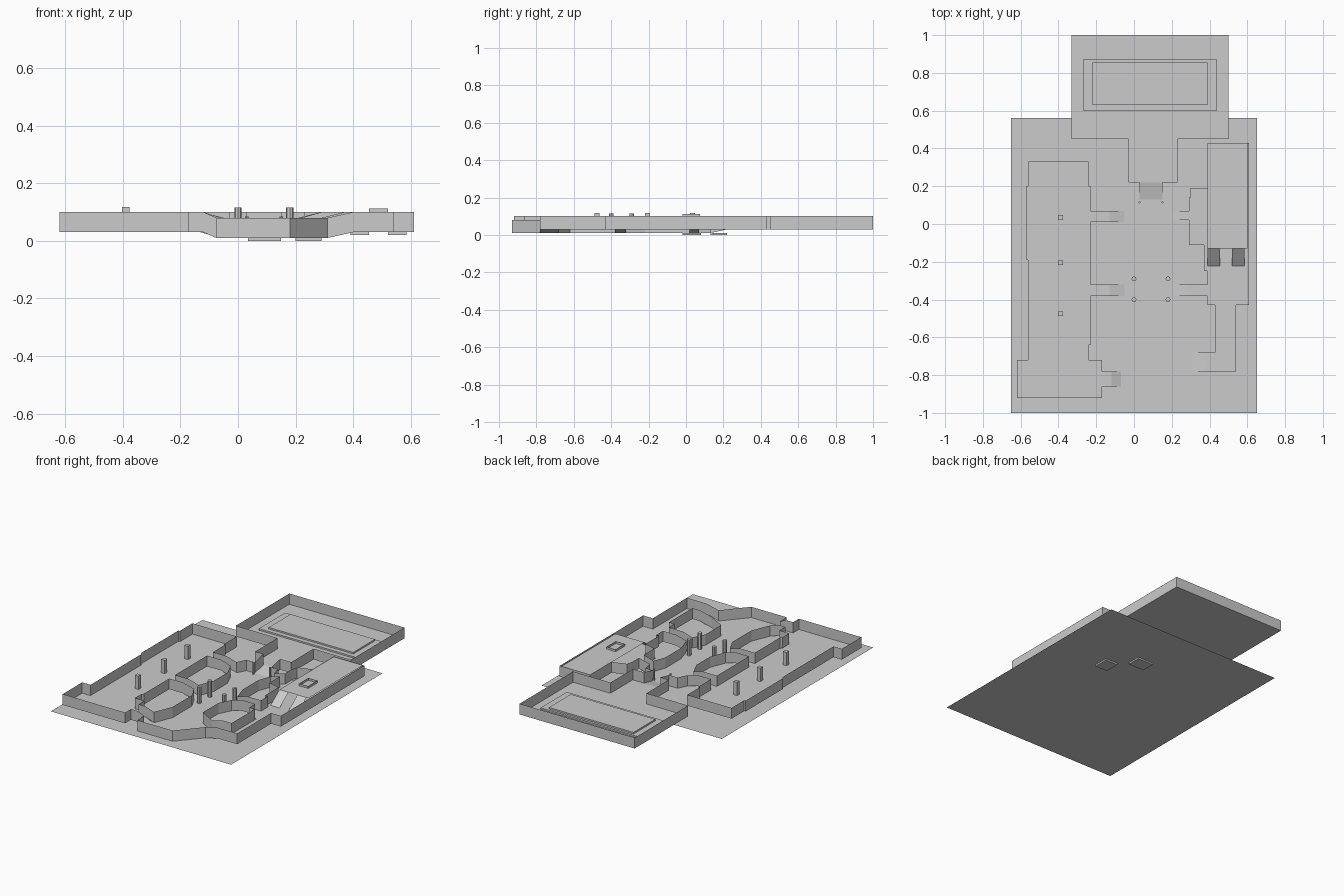
import bpy, bmesh, math

if "Cube" in bpy.data.objects:
    bpy.data.objects.remove(bpy.data.objects["Cube"])

WALL_H = 0.07   # every wall is a thin sheet this tall, following its floor level
LOW, UP = 0.01, 0.03


def mesh_object(name, faces):
    """Object from a list of polygons, welded together."""
    bm = bmesh.new()
    for f in faces:
        bm.faces.new([bm.verts.new(p) for p in f])
    bmesh.ops.remove_doubles(bm, verts=bm.verts, dist=1e-5)
    me = bpy.data.meshes.new(name)
    bm.to_mesh(me)
    bm.free()
    ob = bpy.data.objects.new(name, me)
    bpy.context.collection.objects.link(ob)
    return ob


def walls(name, path, closed=False, h=WALL_H):
    """Upright sheets along (x, y, floor height) points."""
    ends = path[1:] + path[:1] if closed else path[1:]
    mesh_object(name, [[a, b, (b[0], b[1], b[2] + h), (a[0], a[1], a[2] + h)]
                       for a, b in zip(path, ends)])


def at(z, *pts):
    return [(x, y, z) for x, y in pts]


def rect(x0, x1, y0, y1, z):
    return at(z, (x0, y0), (x1, y0), (x1, y1), (x0, y1))


def ramp_x(xa, za, xb, zb, y0, y1):
    return [(xa, y0, za), (xb, y0, zb), (xb, y1, zb), (xa, y1, za)]


def ramp_y(ya, za, yb, zb, x0, x1):
    return [(x0, ya, za), (x1, ya, za), (x1, yb, zb), (x0, yb, zb)]


def box(name, x0, x1, y0, y1, z0, z1):
    b, t = rect(x0, x1, y0, y1, z0), rect(x0, x1, y0, y1, z1)
    sides = [[b[i], b[(i + 1) % 4], t[(i + 1) % 4], t[i]] for i in range(4)]
    mesh_object(name, [b[::-1], t] + sides)


def post(name, x, y, r, z0, z1):
    bpy.ops.mesh.primitive_cylinder_add(vertices=8, radius=r, depth=z1 - z0,
                                        location=(x, y, (z0 + z1) / 2))
    bpy.context.object.name = name


# Ground sheet (also the floor of the central court)
mesh_object("ground", [rect(-.65, .65, -1, .56, LOW)])

# Raised floors
mesh_object("west_floor", [rect(-.56, -.24, -.72, .33, UP), rect(-.57, -.56, -.19, .2, UP),
                           rect(-.24, -.23, -.64, .2, UP), rect(-.62, -.17, -.92, -.72, UP)])
mesh_object("east_floor", [rect(.43, .54, -.78, -.43, UP), rect(.39, .61, -.43, -.25, UP),
                           rect(.37, .61, -.25, -.11, UP), rect(.29, .61, -.11, .14, UP),
                           rect(.30, .61, .14, .19, UP), rect(.39, .61, .19, .43, UP)])
mesh_object("north_floor", [rect(-.03, .23, .22, .45, UP)])

# Passages: flat stretch then a slope down to the court
for name, xe, xk, xc, y0, y1 in [
        ("west_passage_north", -.23, -.13, -.05, .01, .07),
        ("west_passage_mid", -.23, -.13, -.05, -.38, -.32),
        ("west_passage_south", -.17, -.12, -.07, -.86, -.78),
        ("east_passage_mid", .39, .29, .21, -.38, -.32),
        ("east_passage_south", .43, .38, .31, -.78, -.68)]:
    mesh_object(name, [ramp_x(xe, UP, xk, UP, y0, y1), ramp_x(xk, UP, xc, LOW, y0, y1)])

# Two slopes that reach below the ground
mesh_object("north_ramp", [ramp_y(.22, UP, .13, LOW, .03, .15)])
box("north_ramp_base", .035, .15, .13, .22, 0, LOW)
mesh_object("east_ramp", [ramp_x(.29, UP, .21, LOW, .02, .07)])
box("east_ramp_base", .2, .29, -.02, .08, 0, LOW)

# Outer wall, one run per side
walls("outer_wall_west", at(UP, (-.03, .45), (-.03, .22), (.03, .22))
      + at(LOW, (.03, .13), (-.03, .13), (-.06, .07))
      + at(UP, (-.13, .07), (-.23, .07), (-.23, .2), (-.24, .2), (-.24, .33), (-.56, .33),
           (-.56, .2), (-.57, .2), (-.57, -.18), (-.56, -.2), (-.56, -.72), (-.62, -.72),
           (-.62, -.92), (-.17, -.92), (-.17, -.86)))
walls("outer_wall_south", at(UP, (-.17, -.86), (-.12, -.86))
      + at(LOW, (-.075, -.86), (-.075, -.93), (.18, -.93), (.31, -.78))
      + at(UP, (.40, -.78), (.54, -.78)))
walls("outer_wall_east", at(UP, (.54, -.78), (.54, -.43), (.61, -.43), (.61, .43), (.39, .43),
                            (.39, .21), (.30, .18), (.29, .14), (.29, .07))
      + at(LOW, (.21, .07), (.2, .13), (.15, .13))
      + at(UP, (.15, .22), (.23, .22), (.23, .45)))

# Closed wall rings between the side rooms and the court
walls("ring_west_north", at(UP, (-.23, .01), (-.13, .01))
      + at(LOW, (-.06, .01), (-.02, -.08), (-.02, -.22), (-.06, -.32))
      + at(UP, (-.13, -.32), (-.23, -.32)), True)
walls("ring_west_south", at(UP, (-.23, -.38), (-.13, -.38))
      + at(LOW, (-.05, -.38), (-.01, -.46), (-.01, -.66), (-.06, -.78))
      + at(UP, (-.12, -.78), (-.17, -.78), (-.17, -.72), (-.24, -.72), (-.24, -.65), (-.23, -.64)), True)
walls("ring_east_south", at(UP, (.39, -.38), (.29, -.38))
      + at(LOW, (.22, -.38), (.18, -.46), (.18, -.62), (.29, -.68))
      + at(UP, (.37, -.68), (.43, -.68), (.43, -.44), (.39, -.44)), True)
walls("ring_east_north", at(UP, (.39, -.32), (.29, -.32))
      + at(LOW, (.22, -.32), (.19, -.22), (.19, -.06), (.22, .02))
      + at(UP, (.29, .02), (.29, -.09), (.37, -.11), (.37, -.25), (.39, -.25)), True)

# North hall with its stepped dais
mesh_object("hall_floor", [rect(-.33, .5, .45, 1, UP)])
walls("hall_wall", at(UP, (-.03, .45), (-.33, .45), (-.33, 1), (.5, 1), (.5, .45), (.23, .45)))
box("hall_dais_lower", -.27, .44, .60, .87, UP, .04)
box("hall_dais_upper", -.22, .39, .63, .855, .04, .05)

# East balcony with two steep ramps
mesh_object("balcony", [rect(.39, .6, -.13, .43, .098)])
for name, x0, x1 in [("balcony_ramp_left", .39, .455), ("balcony_ramp_right", .52, .585)]:
    mesh_object(name, [ramp_y(-.235, .02, -.13, .098, x0, x1)])
walls("balcony_hatch", rect(.455, .52, -.02, .075, .098), True, .014)

# Columns
for y in (.035, -.205, -.475):
    box("west_column", -.402, -.376, y - .013, y + .013, UP, .117)
for x in (0, .18):
    for y in (-.29, -.40):
        post("court_column", x, y, .013, LOW, .115)
for x in (.03, .15):
    post("north_post", x, .115, .006, LOW, .085)
